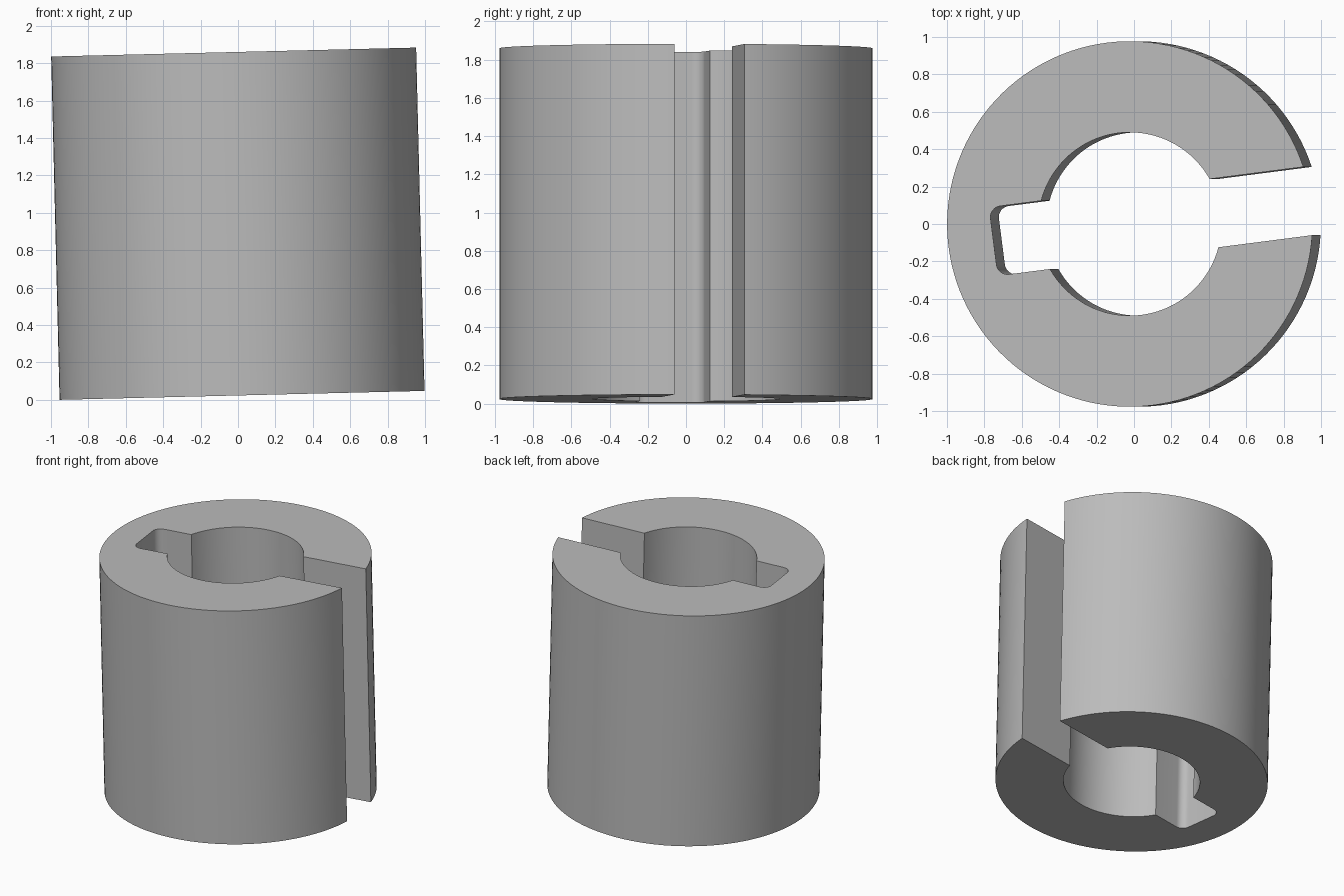
import bpy, bmesh
from math import sin, cos, asin, pi, radians
from mathutils import Matrix, Vector

cube = bpy.data.objects.get("Cube")
if cube:
    bpy.data.objects.remove(cube, do_unlink=True)

OUTER, INNER, HEIGHT = 0.977, 0.49, 1.836
HALF_SLOT, KEY_DEPTH, FILLET = 0.184, 0.735, 0.06
TURN, TILT = radians(7.35), radians(-1.4)


def arc(radius, start, end, steps, cx=0, cy=0):
    angles = [start + (end - start) * i / steps for i in range(steps + 1)]
    return [(cx + radius * cos(a), cy + radius * sin(a)) for a in angles]


# C-shaped outline: outer arc, then the bore with its rounded keyway
a_out = asin(HALF_SLOT / OUTER)
a_in = asin(HALF_SLOT / INNER)
fx, fy = FILLET - KEY_DEPTH, HALF_SLOT - FILLET
outline = arc(OUTER, a_out, 2 * pi - a_out, 120)
outline += arc(INNER, 2 * pi - a_in, pi + a_in, 40)
outline += arc(FILLET, 1.5 * pi, pi, 8, fx, -fy)
outline += arc(FILLET, pi, 0.5 * pi, 8, fx, fy)
outline += arc(INNER, pi - a_in, a_in, 40)

# Extrude the outline into the collar, then turn and lean it
bm = bmesh.new()
base = bm.faces.new([bm.verts.new((x, y, -HEIGHT / 2)) for x, y in outline])
top = bmesh.ops.extrude_face_region(bm, geom=[base], use_keep_orig=True)["geom"]
bmesh.ops.translate(bm, vec=(0, 0, HEIGHT),
                    verts=[v for v in top if isinstance(v, bmesh.types.BMVert)])
bmesh.ops.recalc_face_normals(bm, faces=bm.faces)
bm.transform(Matrix.Rotation(TILT, 4, "Y") @ Matrix.Rotation(TURN, 4, "Z"))
lowest = min(v.co.z for v in bm.verts)
bmesh.ops.translate(bm, vec=Vector((0, 0, -lowest)), verts=bm.verts)

mesh = bpy.data.meshes.new("slotted_collar")
bm.to_mesh(mesh)
bm.free()
collar = bpy.data.objects.new("slotted_collar", mesh)
bpy.context.collection.objects.link(collar)

# Plain grey finish
grey = bpy.data.materials.new("plain_grey")
grey.use_nodes = True
colour = (0.5, 0.5, 0.5, 1)
grey.diffuse_color = colour
grey.node_tree.nodes["Principled BSDF"].inputs["Base Color"].default_value = colour
mesh.materials.append(grey)

# Smooth curved walls, crisp edges
bpy.ops.object.select_all(action="DESELECT")
collar.select_set(True)
bpy.context.view_layer.objects.active = collar
bpy.ops.object.shade_smooth_by_angle(angle=radians(30))
